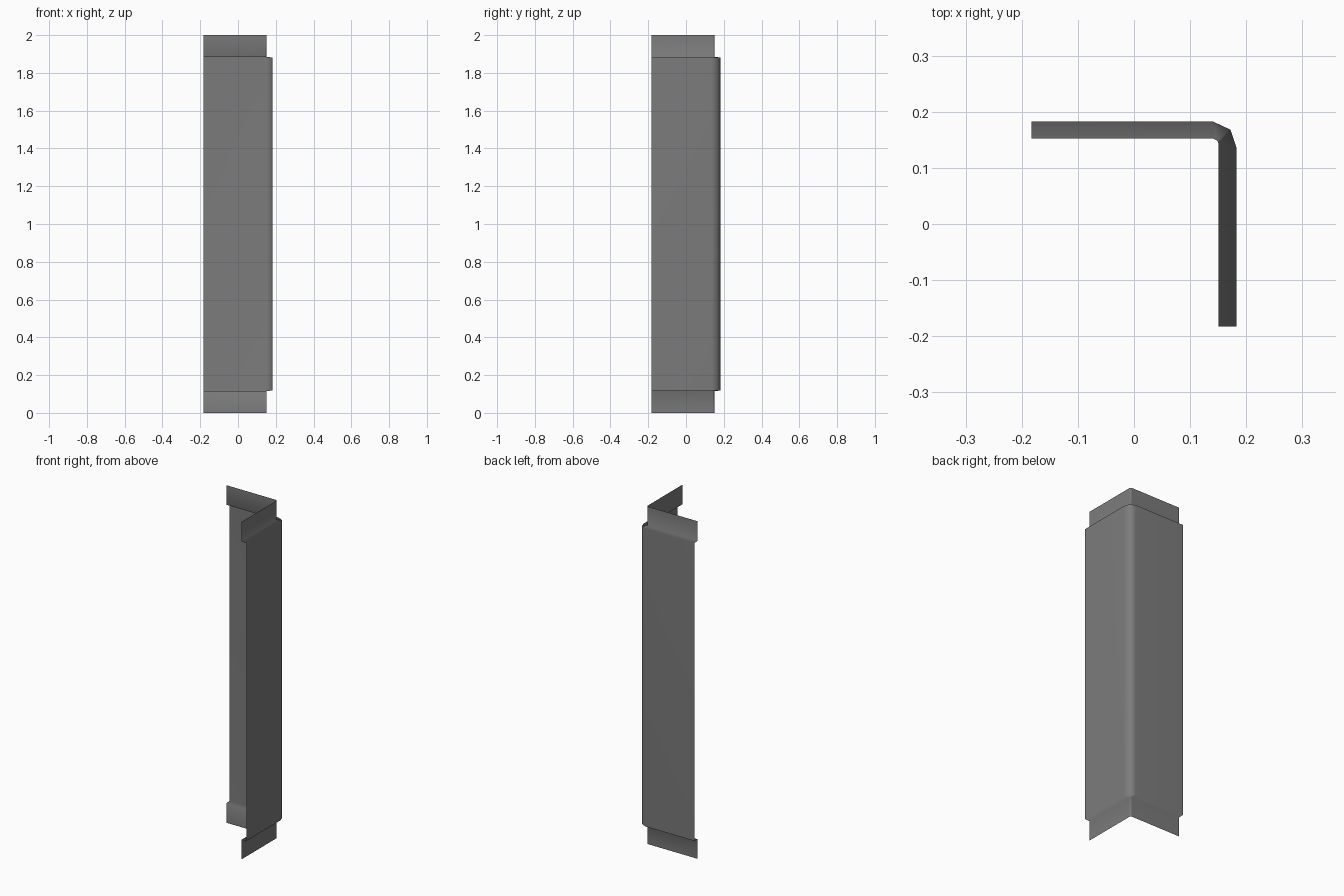
import bpy
import bmesh

cube = bpy.data.objects.get("Cube")
if cube:
    bpy.data.objects.remove(cube, do_unlink=True)

steel = bpy.data.materials.new("grey_steel")
steel.use_nodes = True
grey = (0.2, 0.2, 0.2, 1)
steel.diffuse_color = grey
steel.node_tree.nodes["Principled BSDF"].inputs["Base Color"].default_value = grey

# L-shaped cross-sections: main sheet, and the flanges set inward by one step
R = 0.183
outer = [(-R, R), (0.14, R), (0.172, 0.168), (R, 0.135), (R, -R)]
inner = [(-R, 0.152), (0.142, 0.152), (0.149, 0.148), (0.151, 0.142), (0.151, -R)]

# Bottom flange, joggle, main sheet, joggle, top flange
levels = [(inner, 0), (inner, 0.116), (outer, 0.118),
          (outer, 1.882), (inner, 1.884), (inner, 2)]

bm = bmesh.new()
rows = [[bm.verts.new((x, y, z)) for x, y in profile] for profile, z in levels]
for low, high in zip(rows, rows[1:]):
    for i in range(len(low) - 1):
        face = bm.faces.new((low[i], high[i], high[i + 1], low[i + 1]))
        face.smooth = True
bm.normal_update()

mesh = bpy.data.meshes.new("corner_angle")
bm.to_mesh(mesh)
bm.free()
mesh.materials.append(steel)
angle = bpy.data.objects.new("corner_angle", mesh)
bpy.context.collection.objects.link(angle)

# Keep the broad sheets flat in shading while the bends stay soft
weighted = angle.modifiers.new("soft_bends", "WEIGHTED_NORMAL")
weighted.keep_sharp = True
